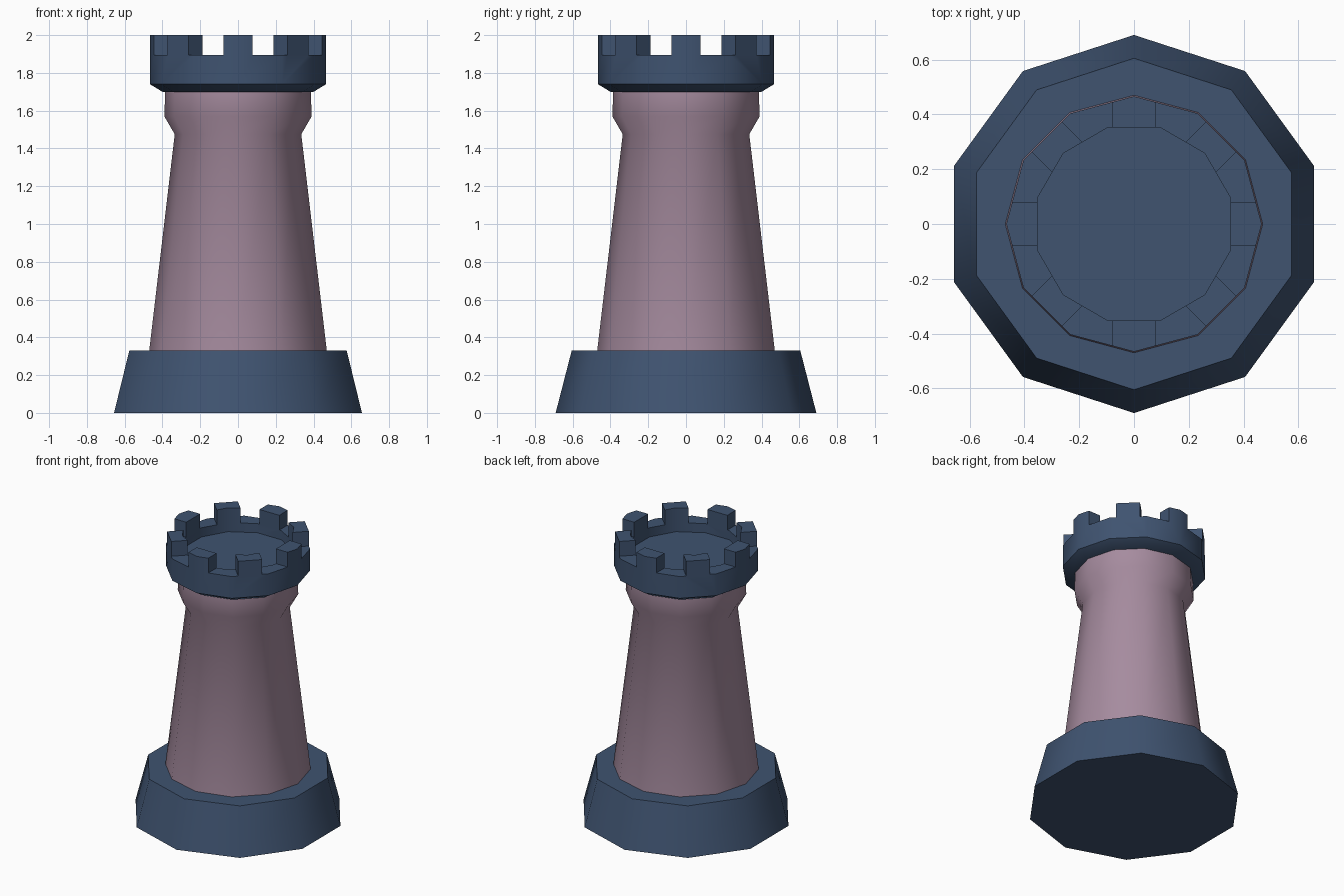
import bpy
import math

if "Cube" in bpy.data.objects:
    bpy.data.objects.remove(bpy.data.objects["Cube"])


def material(name, rgb):
    m = bpy.data.materials.new(name)
    m.diffuse_color = (*rgb, 1)
    m.use_nodes = True
    m.node_tree.nodes["Principled BSDF"].inputs["Base Color"].default_value = m.diffuse_color
    return m


BLUE = material("slate blue", (0.050, 0.087, 0.163))
PINK = material("dusty mauve", (0.38, 0.26, 0.345))


def mesh_object(name, verts, faces, mat):
    me = bpy.data.meshes.new(name)
    me.from_pydata(verts, [], faces)
    me.materials.append(mat)
    ob = bpy.data.objects.new(name, me)
    bpy.context.collection.objects.link(ob)
    return ob


def lathe(name, rings, sides, mat):
    """Stack polygon rings given as (radius, z, turn in degrees), capped at both ends."""
    verts, faces = [], []
    for r, z, turn in rings:
        for i in range(sides):
            a = math.radians(turn) + math.tau * i / sides
            verts.append((r * math.cos(a), r * math.sin(a), z))
    for k in range(len(rings) - 1):
        for i in range(sides):
            j = (i + 1) % sides
            a, b = k * sides, (k + 1) * sides
            faces.append((a + i, a + j, b + j, b + i))
    last = (len(rings) - 1) * sides
    faces.append(tuple(reversed(range(sides))))
    faces.append(tuple(range(last, last + sides)))
    return mesh_object(name, verts, faces, mat)


def smooth(ob, degrees):
    bpy.ops.object.select_all(action='DESELECT')
    ob.select_set(True)
    bpy.context.view_layer.objects.active = ob
    bpy.ops.object.shade_smooth_by_angle(angle=math.radians(degrees))


# ten-sided foot
base = lathe("base", [(0.69, 0, 90), (0.605, 0.33, 90)], 10, BLUE)

# twelve-sided tapering shaft with flared collar
shaft = lathe("shaft", [(0.47, 0.32, 0), (0.47, 0.33, 0), (0.335, 1.475, 0),
                        (0.39, 1.57, 0), (0.385, 1.71, 0)], 12, PINK)

# crown with a sunken floor
crown = lathe("crown", [(0.40, 1.70, 0), (0.466, 1.74, 0), (0.466, 2.0, 0),
                        (0.365, 2.0, 15), (0.365, 1.83, 15)], 12, BLUE)

# eight wedge cutters leave straight-sided battlements
verts, faces = [], []
half_width, low, high = 0.078, 1.895, 2.1
for i in range(8):
    a = math.radians(22.5 + 45 * i)
    apex = half_width / math.sin(math.radians(22.5))
    ax, ay = apex * math.cos(a), apex * math.sin(a)
    tri = [(ax, ay)]
    for s in (-1, 1):
        d = a + s * math.radians(22.5)
        tri.append((ax + 0.5 * math.cos(d), ay + 0.5 * math.sin(d)))
    n = len(verts)
    verts += [(x, y, low) for x, y in tri] + [(x, y, high) for x, y in tri]
    faces += [(n + 2, n + 1, n), (n + 3, n + 4, n + 5)]
    faces += [(n + k, n + (k + 1) % 3, n + 3 + (k + 1) % 3, n + 3 + k) for k in range(3)]
cutter = mesh_object("battlement_cutter", verts, faces, BLUE)
cutter.hide_render = True

cut = crown.modifiers.new("battlements", 'BOOLEAN')
cut.operation = 'DIFFERENCE'
cut.solver = 'EXACT'
cut.object = cutter
bpy.context.view_layer.objects.active = crown
bpy.ops.object.modifier_apply(modifier=cut.name)
bpy.data.objects.remove(cutter)

# soft sides, crisp rims
for ob in (base, shaft, crown):
    smooth(ob, 50)
